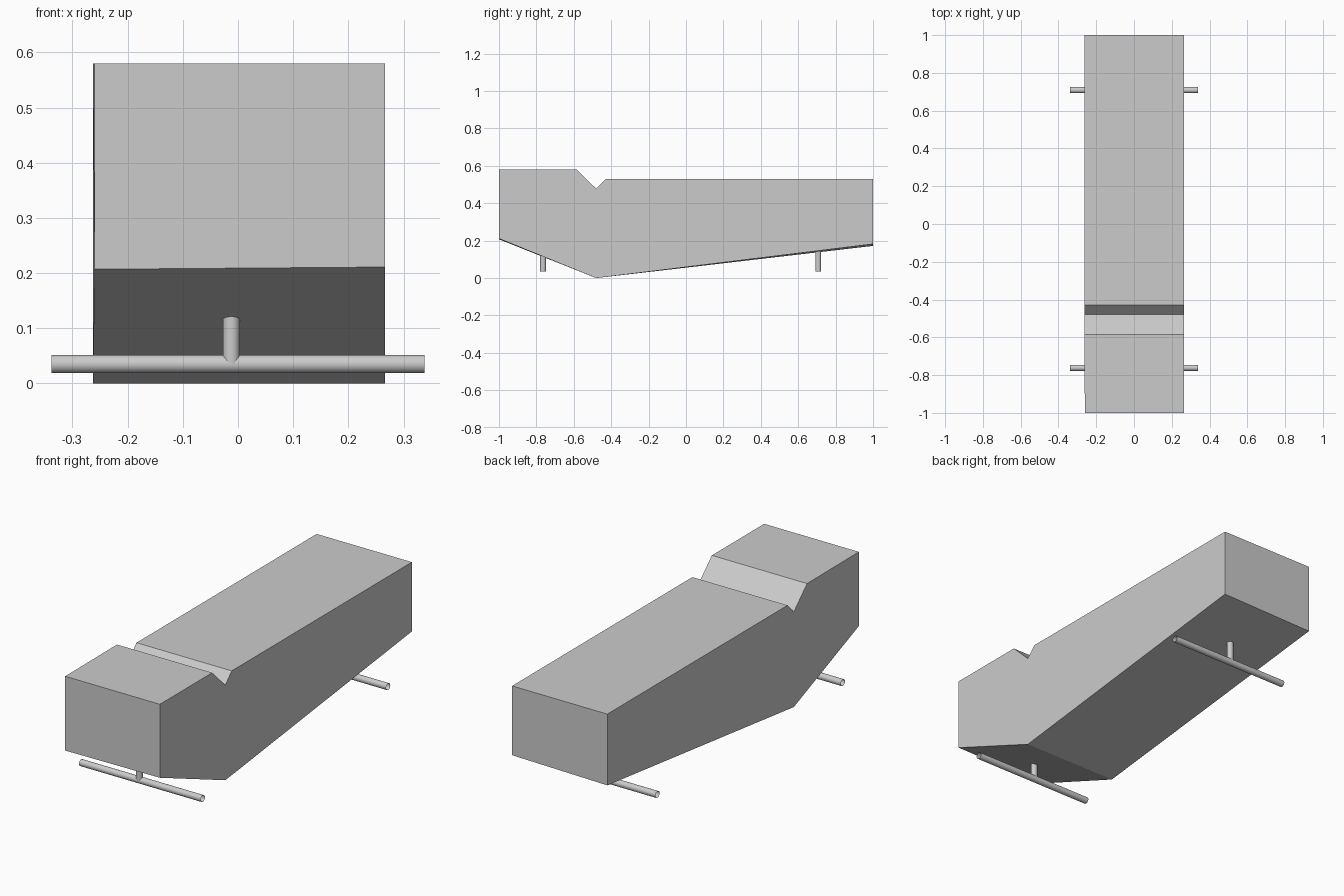
import bpy, bmesh
from math import pi
from mathutils import Matrix

if "Cube" in bpy.data.objects:
    bpy.data.objects.remove(bpy.data.objects["Cube"])

LEFT, RIGHT = -0.263, 0.266

# Side profile (y, z); the first and fifth points form the hinge line under the notch
PROFILE = [(-0.48, 0.0), (-1.0, 0.209), (-1.0, 0.58), (-0.585, 0.58),
           (-0.48, 0.478), (-0.43, 0.53), (1.0, 0.53), (1.0, 0.177)]
NOSE, TAIL = [0, 1, 2, 3, 4], [0, 4, 5, 6, 7]


def finish(bm, name):
    bmesh.ops.recalc_face_normals(bm, faces=bm.faces)
    mesh = bpy.data.meshes.new(name)
    bm.to_mesh(mesh)
    bm.free()
    obj = bpy.data.objects.new(name, mesh)
    bpy.context.collection.objects.link(obj)
    return obj


def tube(name, location, radius, length, axis):
    """Open-ended round rod along X or Z."""
    bm = bmesh.new()
    turn = Matrix.Rotation(pi / 2, 4, 'Y') if axis == 'X' else Matrix()
    bmesh.ops.create_cone(bm, cap_ends=False, segments=32, radius1=radius,
                          radius2=radius, depth=length,
                          matrix=Matrix.Translation(location) @ turn)
    for face in bm.faces:
        face.smooth = True
    finish(bm, name)


# Body: the profile spanned between the two sides, each side split at the hinge
bm = bmesh.new()
sides = [[bm.verts.new((x, y, z)) for y, z in PROFILE] for x in (LEFT, RIGHT)]
for side in sides:
    for part in (NOSE, TAIL):
        bm.faces.new([side[i] for i in part])
left, right = sides
for i in range(len(PROFILE)):
    j = (i + 1) % len(PROFILE)
    bm.faces.new((left[i], left[j], right[j], right[i]))
# Slight skew of the lower corners
left[7].co.z, right[7].co.z = 0.172, 0.182
left[1].co.z, right[1].co.z = 0.207, 0.211
left[1].co.x = left[2].co.x = -0.26
finish(bm, "body")

# Axles with their support posts
for end, y, top in (("front", -0.762, 0.125), ("rear", 0.709, 0.155)):
    tube(end + "_axle", (0, y, 0.035), 0.0165, 0.676, 'X')
    tube(end + "_post", (-0.012, y - 0.002, (top + 0.035) / 2), 0.0155, top - 0.035, 'Z')
